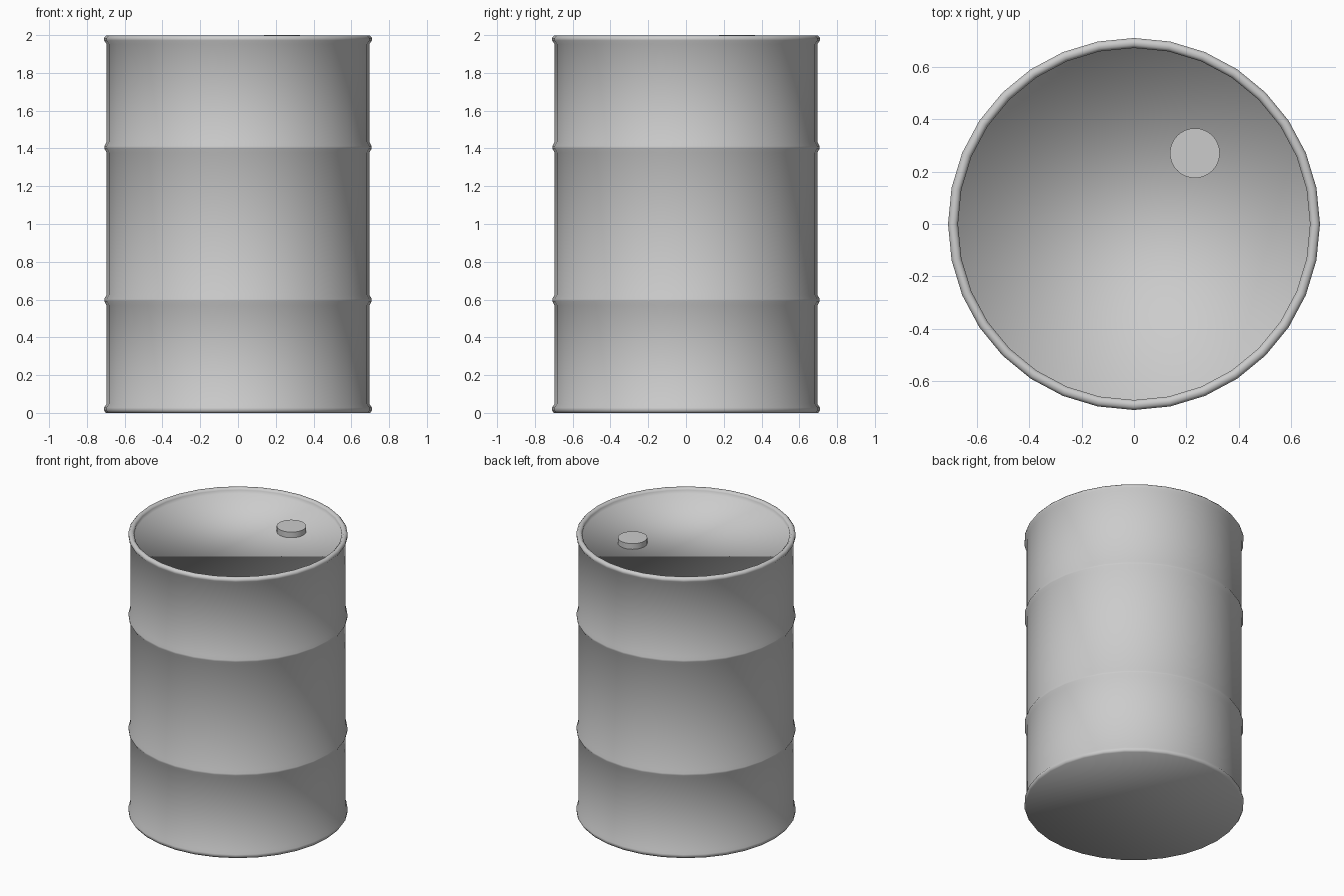
import bpy, bmesh
from math import cos, sin, pi

if "Cube" in bpy.data.objects:
    bpy.data.objects.remove(bpy.data.objects["Cube"])


def lathe(name, profile, sides, center=(0, 0)):
    """Revolve a bottom-to-top profile and close both ends with flat discs."""
    bm = bmesh.new()
    rings = []
    for r, z in profile:
        rings.append([bm.verts.new((center[0] + r * cos(2 * pi * i / sides),
                                    center[1] + r * sin(2 * pi * i / sides), z))
                      for i in range(sides)])
    for a, b in zip(rings, rings[1:]):
        for i in range(sides):
            j = (i + 1) % sides
            bm.faces.new((a[i], a[j], b[j], b[i]))
    bm.faces.new(rings[0][::-1])
    bm.faces.new(rings[-1])
    for f in bm.faces:
        f.smooth = True
    mesh = bpy.data.meshes.new(name)
    bm.to_mesh(mesh)
    bm.free()
    obj = bpy.data.objects.new(name, mesh)
    bpy.context.collection.objects.link(obj)
    return obj


def rib(z):
    return [(0.696, z - 0.028), (0.708, z - 0.006), (0.708, z + 0.006), (0.696, z + 0.028)]


# Drum shell: flush bottom, two rolled ribs, rolled top rim, recessed lid
shell = [(0.70, 0.0), (0.709, 0.013), (0.709, 0.028), (0.696, 0.047)]
shell += rib(0.597) + rib(1.406)
shell += [(0.696, 1.953), (0.709, 1.972), (0.709, 1.985), (0.699, 1.997),
          (0.682, 1.997), (0.671, 1.985), (0.671, 1.96)]
lathe("drum_shell", shell, 32)

# Filler cap sitting on the lid
cap = lathe("filler_cap", [(0.095, 1.955), (0.095, 2.0)], 32, (0.232, 0.27))
bpy.context.view_layer.objects.active = cap
cap.select_set(True)
bpy.ops.object.shade_smooth_by_angle()
